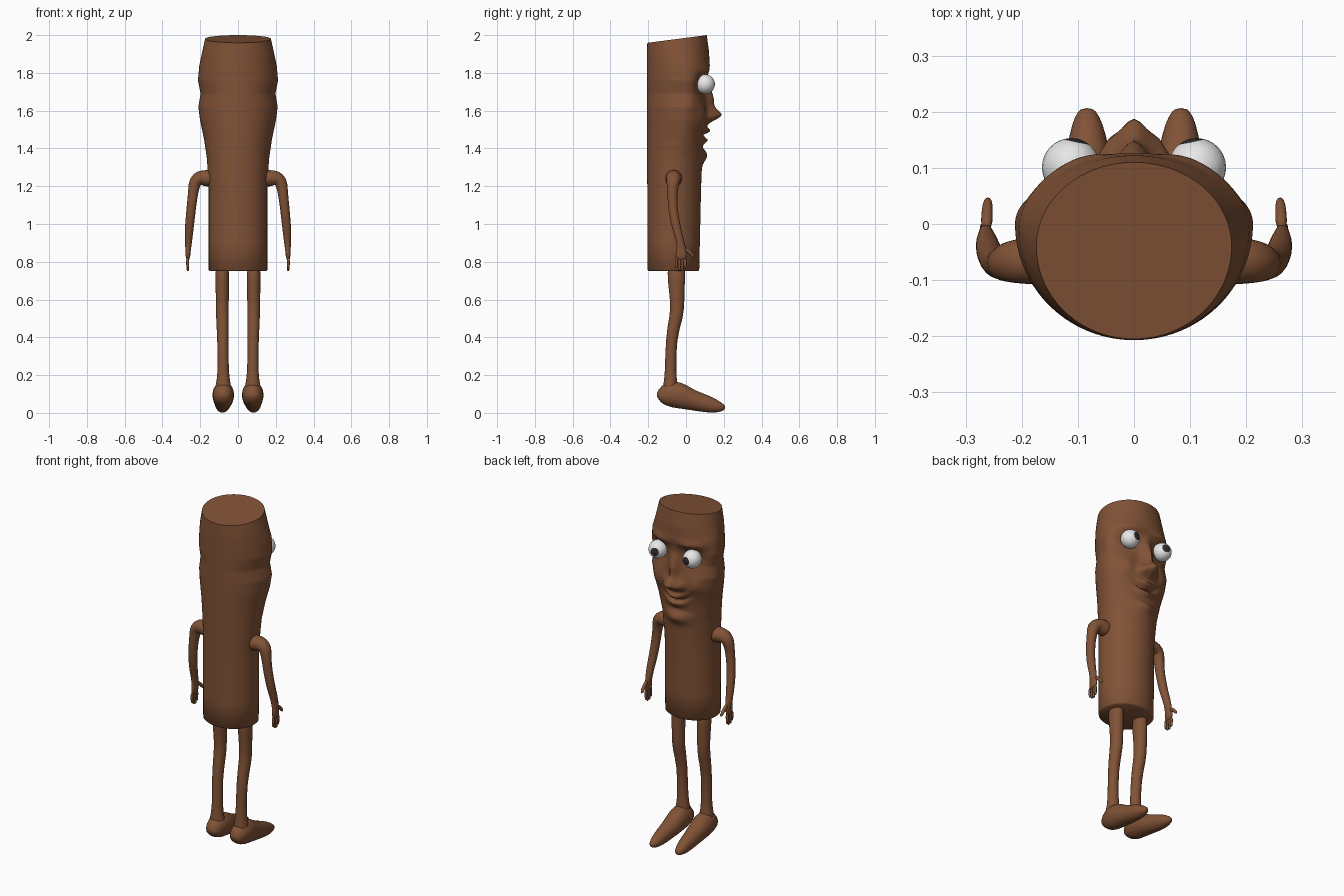
import bpy, bmesh, math
from mathutils import Vector, Matrix


def material(name, rgb):
    m = bpy.data.materials.new(name)
    m.diffuse_color = (*rgb, 1)
    return m


BROWN = material("wood brown", (0.22, 0.085, 0.037))
WHITE = material("eye white", (0.85, 0.85, 0.85))
DARK = material("pupil dark", (0.03, 0.025, 0.025))


def add_object(name, bm, mats, mirror=False, subsurf=0):
    bmesh.ops.recalc_face_normals(bm, faces=bm.faces)
    me = bpy.data.meshes.new(name)
    bm.to_mesh(me)
    bm.free()
    for m in mats:
        me.materials.append(m)
    ob = bpy.data.objects.new(name, me)
    bpy.context.collection.objects.link(ob)
    bpy.ops.object.select_all(action='DESELECT')
    ob.select_set(True)
    bpy.context.view_layer.objects.active = ob
    if subsurf:
        bpy.ops.object.shade_smooth()
        ob.modifiers.new("Subdivision", 'SUBSURF').levels = subsurf
        ob.modifiers["Subdivision"].render_levels = subsurf
    else:
        bpy.ops.object.shade_smooth_by_angle(angle=math.radians(50))
    if mirror:
        ob.modifiers.new("Mirror", 'MIRROR').use_mirror_merge = False
    return ob


def loft(bm, rings):
    loops = [[bm.verts.new(p) for p in r] for r in rings]
    n = len(loops[0])
    for a, b in zip(loops, loops[1:]):
        for i in range(n):
            j = (i + 1) % n
            bm.faces.new((a[i], a[j], b[j], b[i]))
    bm.faces.new(loops[0])
    bm.faces.new(loops[-1])


def tube(bm, pts, ref=(0, 1, 0), sides=12):
    """Loft along points (x, y, z, side radius, ref-axis radius)."""
    cs = [Vector(p[:3]) for p in pts]
    rings = []
    for k, p in enumerate(pts):
        t = (cs[min(k + 1, len(cs) - 1)] - cs[max(k - 1, 0)]).normalized()
        v = Vector(ref)
        v = (v - t * v.dot(t)).normalized()
        u = t.cross(v)
        ra, rb = p[3], p[-1]
        rings.append([cs[k] + u * ra * math.cos(2 * math.pi * i / sides)
                      + v * rb * math.sin(2 * math.pi * i / sides)
                      for i in range(sides)])
    loft(bm, rings)


# ---- Body: log with a sculpted face on its +y side ----
# z, half width, back y, widest y, face y
PROFILE = [
    (0.75, 0.147, -0.195, -0.065, 0.062), (0.757, 0.155, -0.203, -0.065, 0.07),
    (1.20, 0.155, -0.205, -0.065, 0.08), (1.35, 0.165, -0.207, -0.05, 0.086),
    (1.45, 0.180, -0.207, -0.03, 0.095), (1.55, 0.201, -0.207, -0.01, 0.104),
    (1.62, 0.210, -0.207, 0.0, 0.105), (1.69, 0.198, -0.207, 0.0, 0.100),
    (1.76, 0.212, -0.207, 0.0, 0.105), (1.84, 0.205, -0.207, -0.01, 0.125),
    (1.91, 0.192, -0.207, -0.03, 0.122), (2.00, 0.174, -0.205, -0.04, 0.11)]


def profile(z):
    for a, b in zip(PROFILE, PROFILE[1:]):
        if z <= b[0]:
            f = (z - a[0]) / (b[0] - a[0])
            return [a[i] + (b[i] - a[i]) * f for i in range(1, 5)]
    return PROFILE[-1][1:]


# centre x, z, spread x, spread z, height (mirrored by using |x|)
BUMPS = [
    (0, 1.66, 0.022, 0.06, 0.045), (0, 1.575, 0.028, 0.025, 0.066),        # nose
    (0.045, 1.565, 0.015, 0.018, 0.03),                                    # nostrils
    (0.12, 1.57, 0.035, 0.04, 0.018),                                      # cheeks
    (0.11, 1.74, 0.04, 0.035, -0.02), (0.10, 1.815, 0.05, 0.015, 0.016),   # sockets, brows
    (0, 1.36, 0.05, 0.025, 0.025), (0, 1.408, 0.05, 0.012, -0.006)]        # chin
# smile parts follow a curve that rises at the ends
LIPS = [(0, 1.493, 0.04, 0.013, 0.028), (0, 1.445, 0.04, 0.013, 0.020),
        (0, 1.468, 0.05, 0.008, -0.02)]


def face_relief(x, z):
    x = abs(x)
    total = 0
    for group, zz in ((BUMPS, z), (LIPS, z - 4.5 * x * x)):
        for x0, z0, sx, sz, h in group:
            total += h * math.exp(-((x - x0) / sx) ** 2 / 2 - ((zz - z0) / sz) ** 2 / 2)
    return total


levels = [0.75, 0.757, 0.9, 1.05, 1.2, 1.25] + [1.28 + 0.008 * i for i in range(91)]
N = 112
rings = []
for z in levels:
    hw, back, mid, front = profile(z)
    ring = []
    for i in range(N):
        a = 2 * math.pi * i / N
        x, s = hw * math.cos(a), math.sin(a)
        y = mid + s * ((front - mid) if s > 0 else (mid - back))
        if s > 0:
            y += face_relief(x, z) * min(1, s * 1.6)
        # top is cut on a slant, lower at the back
        ring.append((x, y, z + (y - 0.11) * 0.13 * max(0, (z - 1.8) / 0.2)))
    rings.append(ring)
bm = bmesh.new()
loft(bm, rings)
add_object("body", bm, [BROWN])

# ---- Eyes: spheres whose forward pole is a dark pupil ----
bm = bmesh.new()
bmesh.ops.create_uvsphere(bm, u_segments=24, v_segments=20, radius=0.052)
for f in bm.faces:
    f.material_index = 1 if f.calc_center_median().normalized().z > math.cos(math.radians(27)) else 0
aim = Vector((-0.2, 0.97, 0.03)).to_track_quat('Z', 'Y').to_matrix().to_4x4()
bmesh.ops.transform(bm, matrix=Matrix.Translation((0.112, 0.101, 1.74)) @ aim, verts=bm.verts)
eyes = add_object("eyes", bm, [WHITE, DARK], mirror=True)

# ---- Arms with hands ----
bm = bmesh.new()
tube(bm, [(0.12, -0.065, 1.24, 0.05), (0.17, -0.065, 1.242, 0.045),
          (0.205, -0.066, 1.245, 0.042), (0.229, -0.068, 1.225, 0.037),
          (0.236, -0.072, 1.18, 0.028), (0.246, -0.072, 1.10, 0.026),
          (0.256, -0.057, 1.00, 0.025), (0.262, -0.036, 0.93, 0.022),
          (0.263, -0.026, 0.88, 0.017, 0.023), (0.265, -0.025, 0.85, 0.013, 0.031),
          (0.266, -0.028, 0.805, 0.011, 0.030)])
for y, end in ((-0.051, 0.765), (-0.036, 0.752), (-0.020, 0.75), (-0.005, 0.762)):
    tube(bm, [(0.266, y, 0.825, 0.009), (0.267, y, 0.79, 0.0085),
              (0.266, y, end + 0.008, 0.0075), (0.265, y, end, 0.005)], sides=8)
tube(bm, [(0.263, -0.01, 0.875, 0.012), (0.262, 0.018, 0.852, 0.011),
          (0.261, 0.036, 0.835, 0.010), (0.260, 0.045, 0.82, 0.006)], ref=(1, 0, 0), sides=8)
add_object("arms", bm, [BROWN], mirror=True, subsurf=1)

# ---- Legs ----
bm = bmesh.new()
tube(bm, [(0.084, -0.05, 0.79, 0.039, 0.053), (0.083, -0.052, 0.70, 0.038, 0.047),
          (0.083, -0.045, 0.58, 0.035, 0.038), (0.083, -0.050, 0.51, 0.035, 0.038),
          (0.080, -0.080, 0.40, 0.031, 0.030), (0.078, -0.082, 0.20, 0.029, 0.030),
          (0.078, -0.082, 0.15, 0.043, 0.040), (0.078, -0.085, 0.09, 0.048, 0.045)])
add_object("legs", bm, [BROWN], mirror=True, subsurf=1)

# ---- Feet: lofted from heel to toe (y, bottom, top, half width) ----
FOOT = [(-0.145, 0.05, 0.09, 0.022), (-0.133, 0.035, 0.125, 0.042),
        (-0.09, 0.027, 0.175, 0.058), (-0.04, 0.022, 0.168, 0.060),
        (0.01, 0.015, 0.135, 0.055), (0.06, 0.008, 0.112, 0.048),
        (0.11, 0.001, 0.095, 0.042), (0.16, -0.003, 0.070, 0.034),
        (0.195, 0.008, 0.048, 0.022), (0.207, 0.018, 0.038, 0.010)]
bm = bmesh.new()
tube(bm, [(0.078 + 0.03 * max(0, y), y, (lo + hi) / 2, w, (hi - lo) / 2)
          for y, lo, hi, w in FOOT], ref=(0, 0, 1), sides=14)
add_object("feet", bm, [BROWN], mirror=True, subsurf=1)
